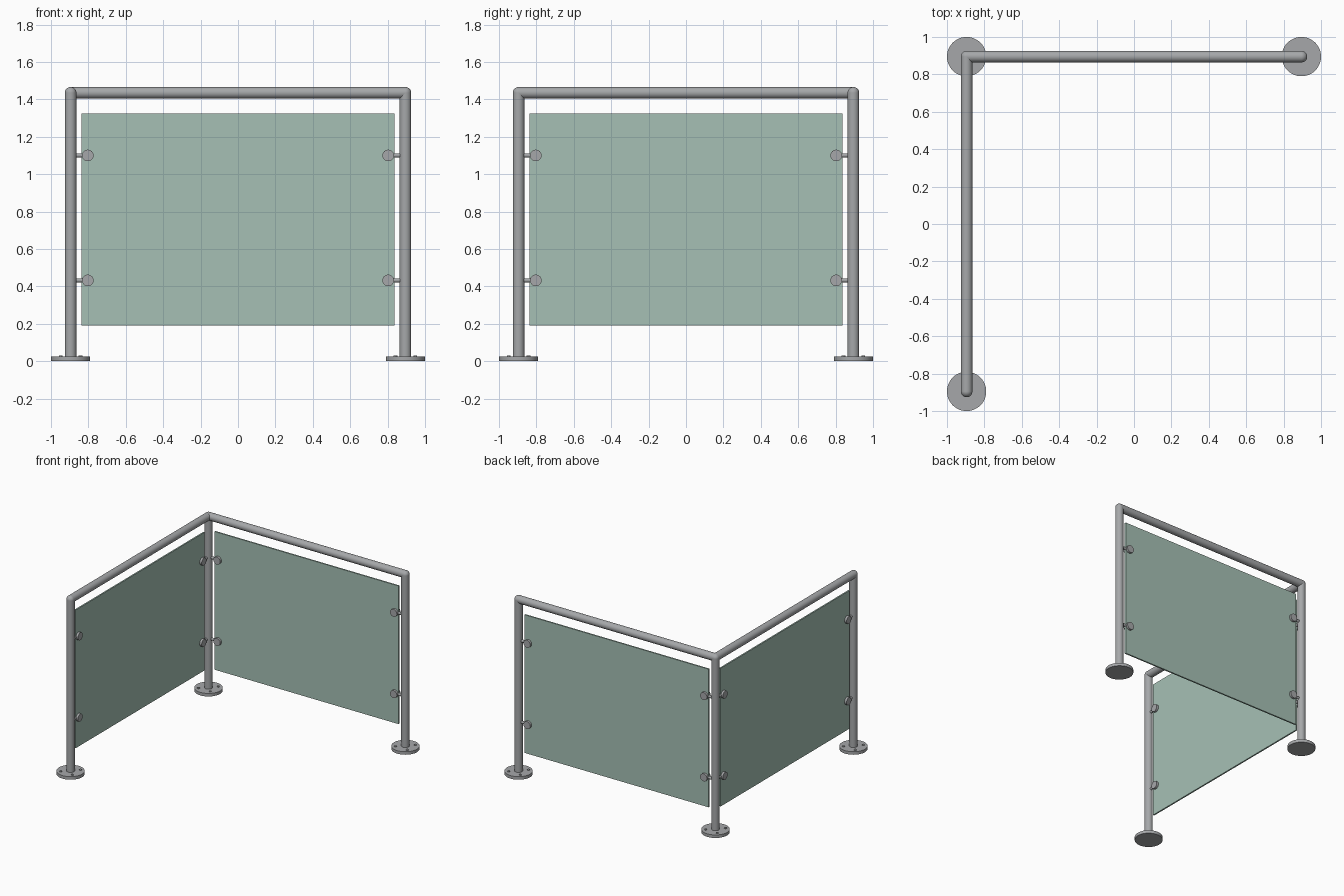
import bpy, math
from mathutils import Vector

if "Cube" in bpy.data.objects:
    bpy.data.objects.remove(bpy.data.objects["Cube"])

def mat(name, c):
    m = bpy.data.materials.new(name)
    m.diffuse_color = (*c, 1)
    m.use_nodes = True
    m.node_tree.nodes["Principled BSDF"].inputs["Base Color"].default_value = m.diffuse_color
    return m

steel = mat("brushed_steel", (0.38, 0.39, 0.40))
glass = mat("green_glass", (0.38, 0.53, 0.46))

C, R, TOP = 0.895, 0.031, 1.435   # post position, tube radius, rail height

def finish(name, m):
    o = bpy.context.object
    o.name = name
    o.data.materials.append(m)
    return o

def rod(name, a, b, r, sides=32):
    a, b = Vector(a), Vector(b)
    d = b - a
    bpy.ops.mesh.primitive_cylinder_add(vertices=sides, radius=r, depth=d.length,
        location=(a + b) / 2, rotation=d.to_track_quat('Z', 'Y').to_euler())
    o = finish(name, steel)
    bpy.ops.object.shade_smooth_by_angle(angle=math.radians(40))
    return o

# posts with round top joints, base plates and bolts
for tag, x, y in (("corner", -C, C), ("right", C, C), ("front", -C, -C)):
    rod(tag + "_post", (x, y, 0.02), (x, y, TOP), R)
    rod(tag + "_base_plate", (x, y, 0), (x, y, 0.025), 0.105, 48)
    bpy.ops.mesh.primitive_uv_sphere_add(segments=32, ring_count=16, radius=R, location=(x, y, TOP))
    finish(tag + "_joint", steel)
    bpy.ops.object.shade_smooth()
    for i in range(4):
        t = math.radians(45 + 90 * i)
        bx, by = x + 0.075 * math.cos(t), y + 0.075 * math.sin(t)
        rod(tag + "_bolt", (bx, by, 0.02), (bx, by, 0.031), 0.010, 16)

# each side: u runs along the side, v is the offset from its plane
sides = {"back": lambda u, v, z: (u, C + v, z),
         "left": lambda u, v, z: (-C + v, u, z)}
for tag, P in sides.items():
    rod(tag + "_rail", P(-C, 0, TOP), P(C, 0, TOP), R)
    bpy.ops.mesh.primitive_cube_add(size=1, location=P(0, 0, 0.757))
    o = finish(tag + "_glass_panel", glass)
    o.scale = (1.674, 0.012, 1.135) if tag == "back" else (0.012, 1.674, 1.135)
    # clamps: an arm from the post and a disc on each glass face
    for s in (-1, 1):
        for z in (0.432, 1.10):
            rod(tag + "_clamp_arm", P(s * (C - 0.01), 0, z), P(s * 0.803, 0, z), 0.011, 16)
            for f in (-1, 1):
                rod(tag + "_clamp_disc", P(s * 0.803, f * 0.004, z), P(s * 0.803, f * 0.024, z), 0.031, 24)
